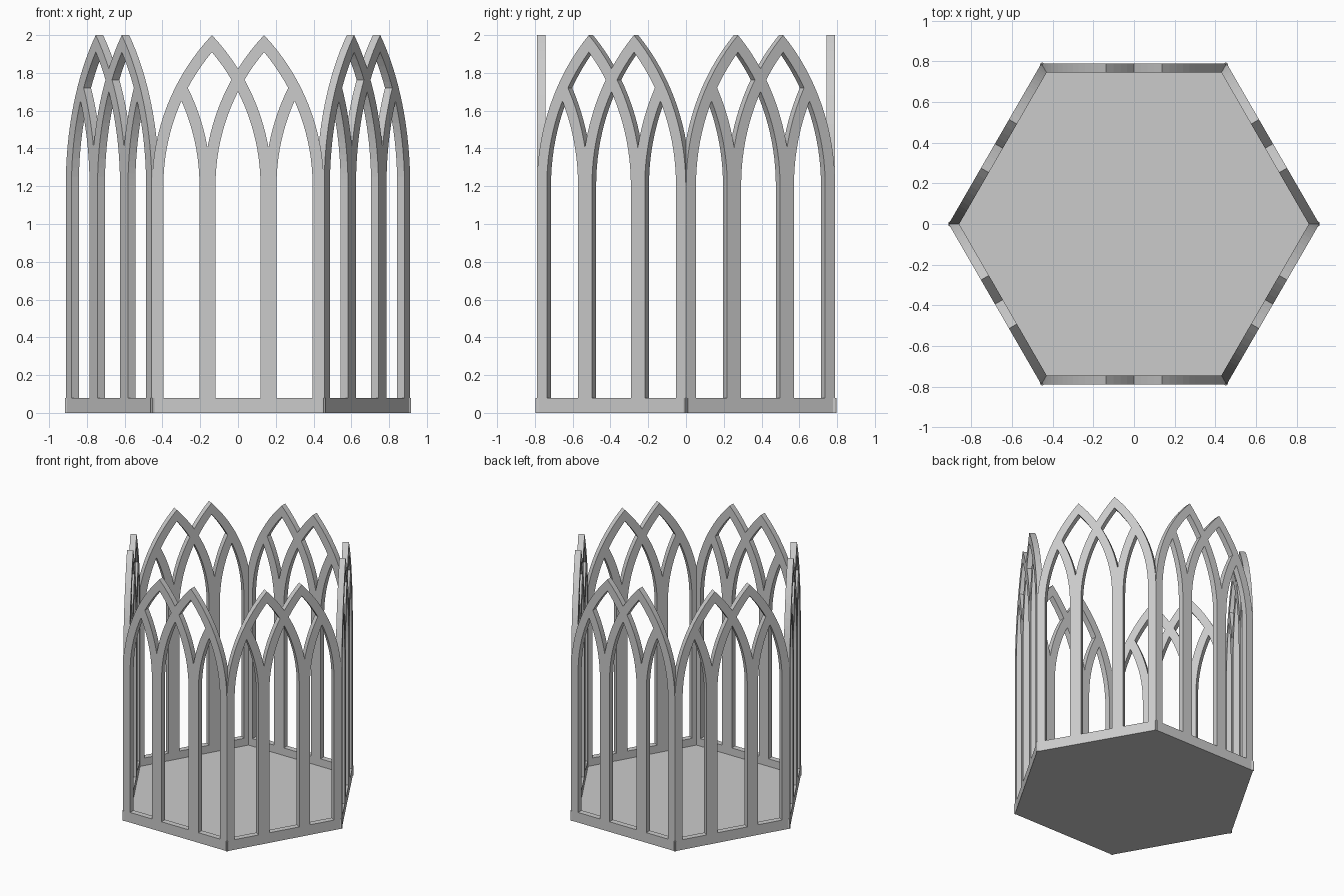
import bpy, bmesh
from math import sin, cos, acos, sqrt, radians
from mathutils import Matrix, Vector

cube = bpy.data.objects.get("Cube")
if cube:
    bpy.data.objects.remove(cube, do_unlink=True)

APOTHEM, DEPTH = 0.79, 0.045      # outer face distance and panel thickness
RAIL_H, RAIL_HALF = 0.08, 0.463
HALF, PEAK = 0.455, 0.138         # panel half width, arch peak offset
WIDTH, RADIUS = 0.06, 1.16        # bar width, outer arc radius
SPAN = HALF - PEAK                # half span of an arch
SPRING = 2 - sqrt(RADIUS**2 - (RADIUS - SPAN)**2)
SEGMENTS = 16

stone = bpy.data.materials.new("Grey stone")
stone.use_nodes = True
grey = (0.6, 0.6, 0.6, 1)
stone.diffuse_color = grey
stone.node_tree.nodes["Principled BSDF"].inputs["Base Color"].default_value = grey


def finish(bm, name):
    bmesh.ops.recalc_face_normals(bm, faces=bm.faces)
    mesh = bpy.data.meshes.new(name)
    bm.to_mesh(mesh)
    bm.free()
    mesh.materials.append(stone)
    obj = bpy.data.objects.new(name, mesh)
    bpy.context.collection.objects.link(obj)
    return obj


def bar(bm, x, side, end_x=None, end_angle=None):
    """Upright bar whose outer edge starts at x and curves towards side,
    mitred at end_x or cut square at end_angle."""
    centre = x + side * RADIUS
    rows = []
    for r in (RADIUS, RADIUS - WIDTH):
        end = end_angle or acos(abs(centre - end_x) / r)
        row = [(centre - side * r, RAIL_H / 2)]
        for i in range(SEGMENTS + 1):
            a = end * i / SEGMENTS
            row.append((centre - side * r * cos(a), SPRING + r * sin(a)))
        rows.append(row)
    loops = []
    for y in (-APOTHEM, DEPTH - APOTHEM):
        loops.append([[bm.verts.new((px, y, pz)) for px, pz in row] for row in rows])
    (fo, fi), (bo, bi) = loops
    # sweep the four sides of the section along the bar
    ring = [fo, fi, bi, bo]
    for k in range(4):
        p, q = ring[k], ring[(k + 1) % 4]
        for i in range(len(p) - 1):
            bm.faces.new((p[i], p[i + 1], q[i + 1], q[i]))
    for i in (0, -1):
        bm.faces.new([line[i] for line in ring])


def box(bm, lo, hi):
    lo, hi = Vector(lo), Vector(hi)
    made = bmesh.ops.create_cube(bm, size=1)["verts"]
    bmesh.ops.scale(bm, vec=hi - lo, verts=made)
    bmesh.ops.translate(bm, vec=(lo + hi) / 2, verts=made)


# Interlaced arches of one side panel
mid_r = RADIUS - WIDTH / 2
branch_x = PEAK - SPAN + 0.035                      # outer edge of the short branch
gap = (HALF + branch_x - WIDTH) / 2
branch_angle = acos(1 - gap / mid_r)


def make_tracery():
    bm = bmesh.new()
    for s in (-1, 1):
        bar(bm, s * HALF, -s, end_x=s * PEAK)               # outer leg of an arch
        bar(bm, s * (PEAK - SPAN), s, end_x=s * PEAK)       # inner leg of an arch
        bar(bm, s * 0.144, s, end_angle=branch_angle)       # branch to the outer leg
    return bm


# Six panels around the hexagon
names = ["front", "front_left", "back_left", "back", "back_right", "front_right"]
for i, name in enumerate(names):
    turn = Matrix.Rotation(radians(60 * i), 4, "Z")
    bm = make_tracery()
    bm.transform(turn)
    finish(bm, name + "_arches")

    bm = bmesh.new()
    box(bm, (-RAIL_HALF, -APOTHEM, 0), (RAIL_HALF, DEPTH - APOTHEM, RAIL_H))
    bm.transform(turn)
    finish(bm, name + "_base_rail")

# Hexagonal floor slab
bm = bmesh.new()
corner = APOTHEM / cos(radians(30))
FLOOR_H = 0.02
bmesh.ops.create_cone(bm, cap_ends=True, segments=6, radius1=corner, radius2=corner,
                      depth=FLOOR_H)
first = bm.verts[:][0].co
bm.transform(Matrix.Translation((0, 0, FLOOR_H / 2))
             @ Matrix.Rotation(radians(90) if abs(first.x) < 0.01 else 0, 4, "Z"))
finish(bm, "floor")
